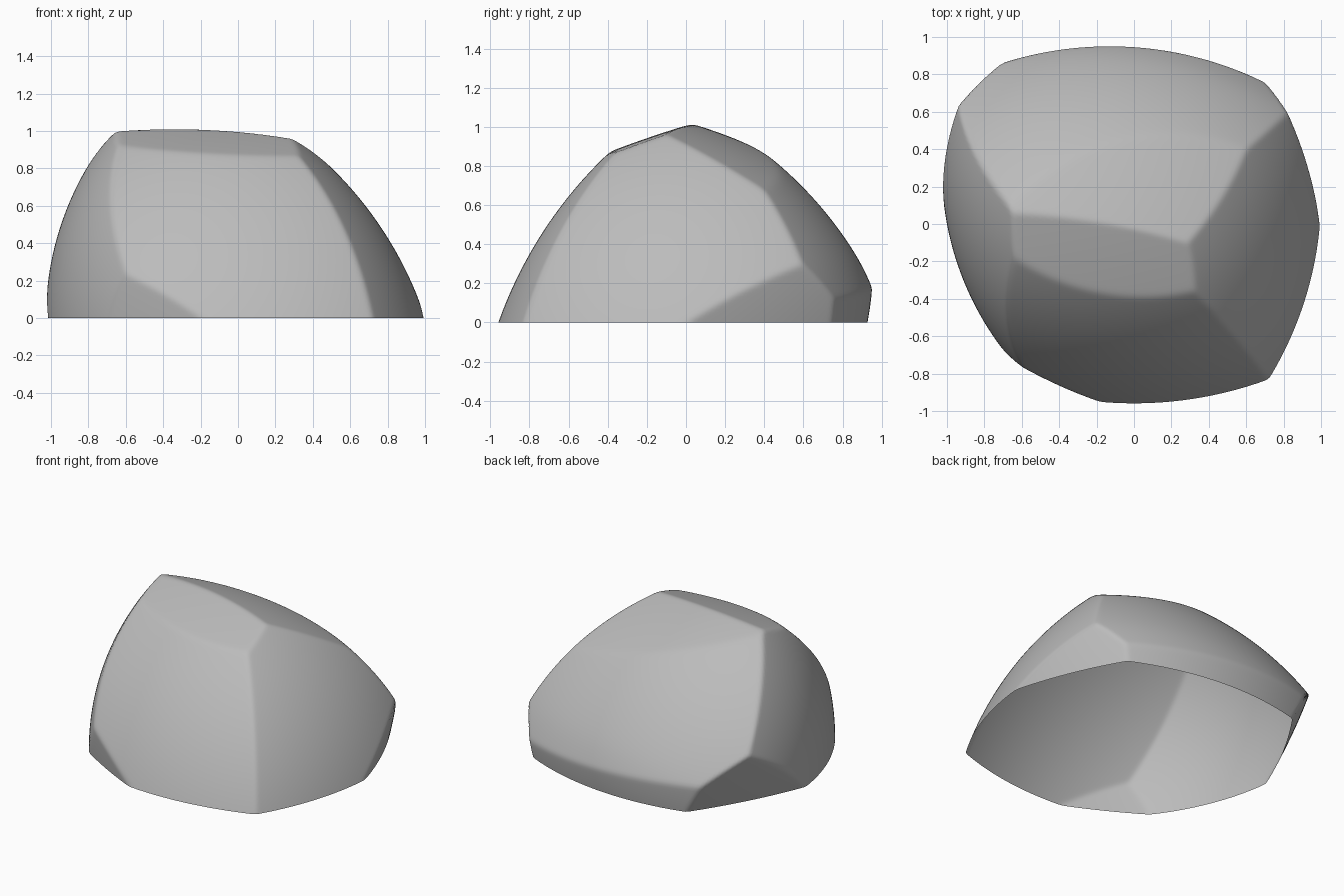
import bpy
import bmesh
from math import exp, log, sqrt
from mathutils import Vector

default_cube = bpy.data.objects.get("Cube")
if default_cube:
    bpy.data.objects.remove(default_cube, do_unlink=True)

# Main corners of the boulder
peak = Vector((-.65, .06, 1))
top_left = Vector((.29, -.1, .96))
front_top = Vector((-.15, -.37, .88))
front_shoulder = Vector((.3, -.35, .88))
front_foot = Vector((.72, -.83, 0))
front_base = Vector((-.19, -.95, 0))
chip_top = Vector((-.62, -.75, .2))
chip_foot = Vector((-.61, -.73, 0))
back_ridge = Vector((0, .6, .74))
side_knee = Vector((.82, .6, .3))
side_foot = Vector((1, 0, .02))
back_foot = Vector((.68, .75, 0))
back_corner = Vector((.75, .76, .1))
back_step = Vector((.25, .86, .28))
back_middle = Vector((-.16, .95, .2))
low_back = Vector((-.74, .83, .25))
far_knee = Vector((-.92, .64, .46))
far_notch = Vector((-.92, .67, .4))
far_foot = Vector((-.97, .22, 0))
far_back_foot = Vector((-.69, .74, 0))


def facet(a, b, c, radius):
    """Sphere through three corners, bulging away from the boulder's core."""
    u, v = b - a, c - a
    n = u.cross(v)
    middle = a + (v.length_squared * n.cross(u)
                  + u.length_squared * v.cross(n)) / (2 * n.length_squared)
    n.normalize()
    if n.dot(a - Vector((0, 0, .3))) < 0:
        n.negate()
    depth = sqrt(max(radius ** 2 - (a - middle).length_squared, 0))
    return middle - n * depth, radius


facets = [
    facet(peak, top_left, front_top, 6),                    # front top slope
    facet(peak, top_left, back_ridge, 3.2),                 # rear top slope
    facet(back_ridge, low_back, side_knee, 2),              # back
    facet(front_shoulder, front_foot, front_base, 2.2),     # front
    facet(top_left, front_foot, side_knee, 2),              # +x side
    facet(peak, chip_top, far_knee, 1.6),                   # -x side
    facet(side_knee, side_foot, back_foot, 3),              # undercut, +x
    facet(far_back_foot, far_foot, far_notch, 4),           # undercut, -x
    facet(front_base, chip_top, chip_foot, 4),              # front chip
    facet(back_middle, back_step, back_corner, 2),          # back band, +x half
    (Vector((-.12, -.94, .35)), 1.9),                       # back band, -x half
]


def reach(direction, sharpness=250):
    """Distance to the nearest facet, with slightly worn edges."""
    hits = []
    for centre, radius in facets:
        along = direction.dot(centre)
        hits.append(along + sqrt(along ** 2 + radius ** 2 - centre.length_squared))
    near = min(hits)
    return near - log(sum(exp(sharpness * (near - h)) for h in hits)) / sharpness


# Open half dome, carved by the facets
bm = bmesh.new()
bmesh.ops.create_icosphere(bm, subdivisions=7, radius=1)
bmesh.ops.bisect_plane(bm, geom=bm.verts[:] + bm.edges[:] + bm.faces[:], dist=1e-5,
                       plane_co=(0, 0, 0), plane_no=(0, 0, 1), clear_inner=True)
for vert in bm.verts:
    direction = vert.co.normalized()
    vert.co = direction * reach(direction)
for face in bm.faces:
    face.smooth = True

mesh = bpy.data.meshes.new("boulder")
bm.to_mesh(mesh)
bm.free()
boulder = bpy.data.objects.new("boulder", mesh)
bpy.context.collection.objects.link(boulder)

# Stone colour
stone = bpy.data.materials.new("stone grey")
stone.use_nodes = True
grey = (.5, .5, .5, 1)
stone.diffuse_color = grey
stone.node_tree.nodes["Principled BSDF"].inputs["Base Color"].default_value = grey
mesh.materials.append(stone)
